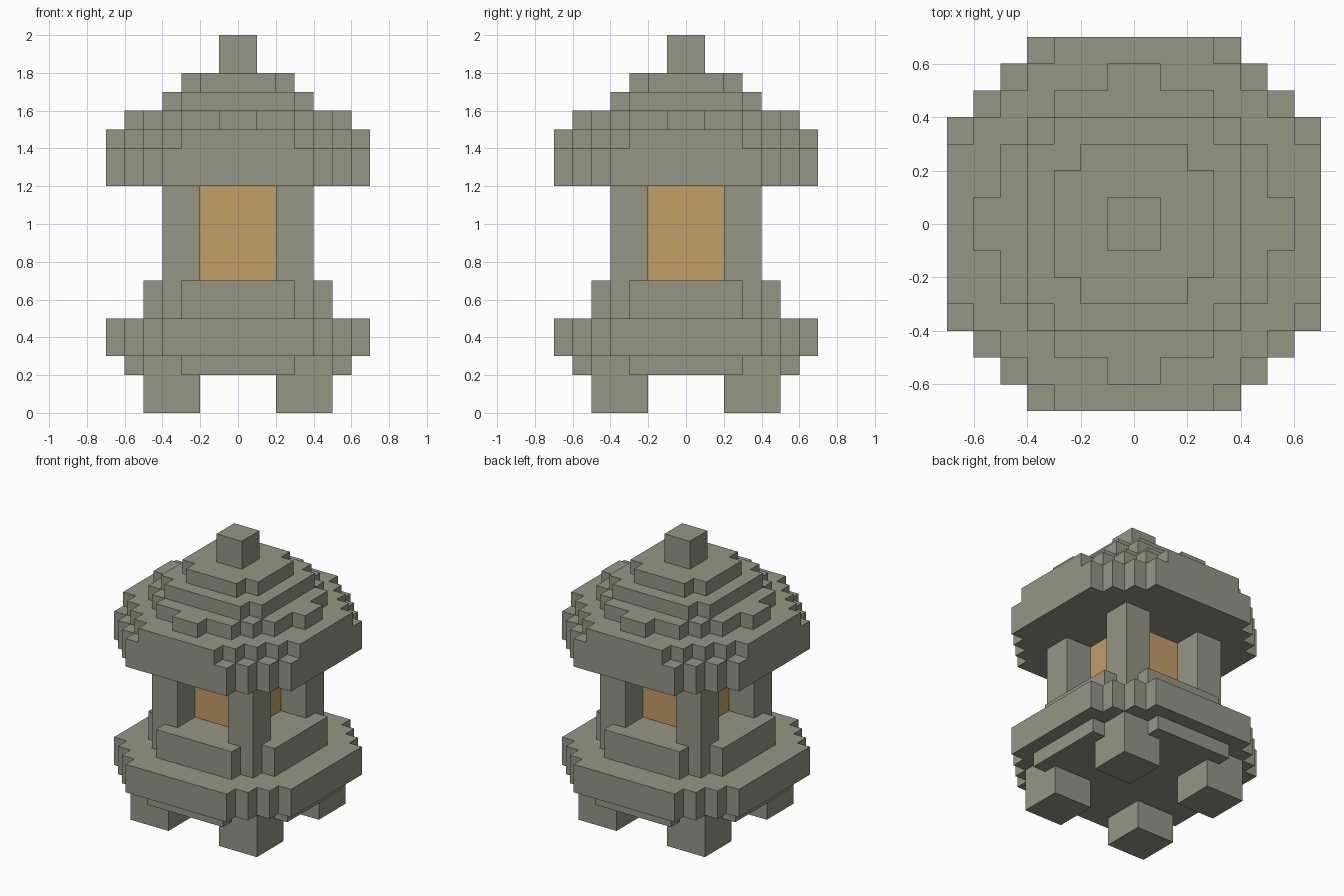
import bpy
import bmesh

cube = bpy.data.objects.get("Cube")
if cube:
    bpy.data.objects.remove(cube, do_unlink=True)


def make_material(name, rgb):
    mat = bpy.data.materials.new(name)
    mat.use_nodes = True
    mat.diffuse_color = (*rgb, 1)
    bsdf = next(n for n in mat.node_tree.nodes if n.type == 'BSDF_PRINCIPLED')
    bsdf.inputs["Base Color"].default_value = (*rgb, 1)
    return mat


stone = make_material("grey stone", (0.300, 0.300, 0.235))
amber = make_material("amber glass", (0.545, 0.342, 0.134))


def prism(name, outline, z0, z1, mat):
    """Extrude a flat outline from z0 up to z1."""
    bm = bmesh.new()
    base = bm.faces.new([bm.verts.new((x, y, z0)) for x, y in outline])
    top = bmesh.ops.extrude_face_region(bm, geom=[base])["geom"]
    verts = [v for v in top if isinstance(v, bmesh.types.BMVert)]
    bmesh.ops.translate(bm, verts=verts, vec=(0, 0, z1 - z0))
    bmesh.ops.recalc_face_normals(bm, faces=bm.faces)
    mesh = bpy.data.meshes.new(name)
    bm.to_mesh(mesh)
    bm.free()
    mesh.materials.append(mat)
    obj = bpy.data.objects.new(name, mesh)
    bpy.context.collection.objects.link(obj)
    return obj


def stepped(corners):
    """Outline with four-fold symmetry from the outer corners of one quadrant."""
    quarter = []
    for i, (x, y) in enumerate(corners):
        quarter.append((x, y))
        if i + 1 < len(corners):
            quarter.append((x, corners[i + 1][1]))
    outline = []
    for _ in range(4):
        outline += quarter
        quarter = [(y, -x) for x, y in quarter]
    return outline


def corner_posts(name, inner, outer, z0, z1):
    """Four square posts, one in each corner."""
    for sx, side in ((1, "left"), (-1, "right")):
        for sy, end in ((-1, "front"), (1, "back")):
            square = [(sx * x, sy * y) for x, y in (
                (inner, inner), (outer, inner), (outer, outer), (inner, outer))]
            prism(f"{end}_{side}_{name}", square, z0, z1, stone)


# Stepped slabs: name, bottom, top, quadrant corners
wide = [(0.4, 0.7), (0.5, 0.6), (0.6, 0.5), (0.7, 0.4)]
slabs = [
    ("base_underside", 0.2, 0.3, [(0.3, 0.6), (0.5, 0.5), (0.6, 0.3)]),
    ("base_ledge", 0.3, 0.5, wide),
    ("lamp_floor", 0.5, 0.7, [(0.3, 0.5), (0.4, 0.4), (0.5, 0.3)]),
    ("roof_eave", 1.2, 1.4, wide),
    ("roof_lower_tier", 1.4, 1.5, [(0.3, 0.7), (0.4, 0.6), (0.5, 0.5), (0.6, 0.4), (0.7, 0.3)]),
    ("roof_middle_tier", 1.5, 1.6, [(0.1, 0.6), (0.3, 0.5), (0.4, 0.4), (0.5, 0.3), (0.6, 0.1)]),
    ("roof_upper_tier", 1.6, 1.7, [(0.3, 0.4), (0.4, 0.3)]),
    ("roof_cap", 1.7, 1.8, [(0.2, 0.3), (0.3, 0.2)]),
    ("finial", 1.8, 2.0, [(0.1, 0.1)]),
]
for name, z0, z1, corners in slabs:
    prism(name, stepped(corners), z0, z1, stone)

# Feet and lamp pillars
corner_posts("foot", 0.2, 0.5, 0.0, 0.2)
corner_posts("pillar", 0.2, 0.4, 0.7, 1.2)

# Glowing core between the pillars
prism("lamp_glass", stepped([(0.2, 0.2)]), 0.7, 1.2, amber)
